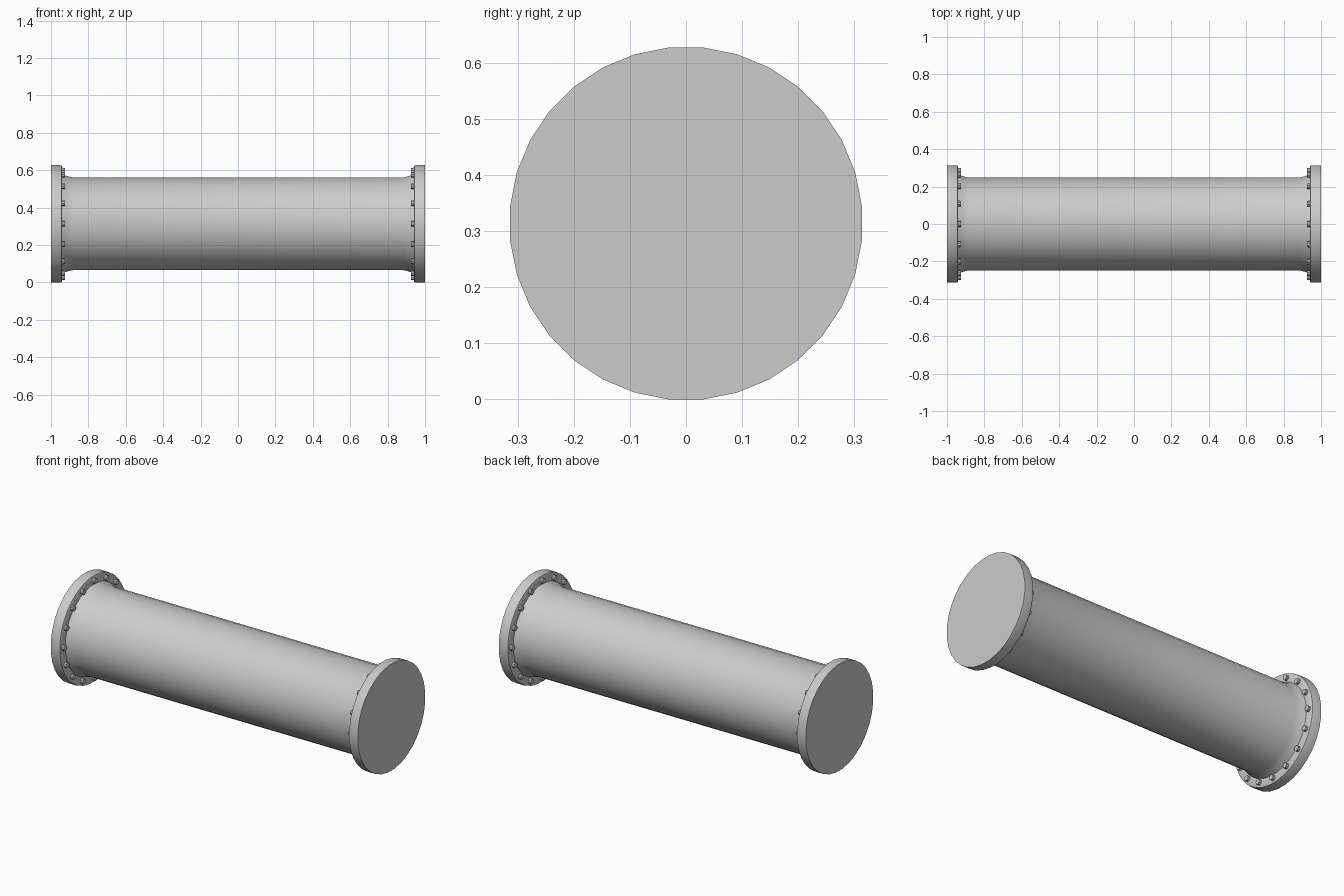
import bpy, bmesh, math
from mathutils import Matrix, Vector

if "Cube" in bpy.data.objects:
    bpy.data.objects.remove(bpy.data.objects["Cube"])

SIDES = 32
K = 1 / math.cos(math.pi / SIDES)   # flat-to-flat radius -> corner radius
CZ = 0.3135                         # height of the pipe axis


def finish(name, bm):
    bmesh.ops.recalc_face_normals(bm, faces=bm.faces)
    me = bpy.data.meshes.new(name)
    bm.to_mesh(me)
    bm.free()
    ob = bpy.data.objects.new(name, me)
    bpy.context.collection.objects.link(ob)
    bpy.ops.object.select_all(action='DESELECT')
    ob.select_set(True)
    bpy.context.view_layer.objects.active = ob
    bpy.ops.object.shade_smooth_by_angle(angle=math.radians(35))
    return ob


def lathe(name, profile):
    """Revolve (x, radius) points around the pipe axis and cap both ends."""
    bm = bmesh.new()
    rings = []
    for x, r in profile:
        ring = []
        for i in range(SIDES):
            a = 2 * math.pi * (i + 0.5) / SIDES
            ring.append(bm.verts.new((x, r * K * math.cos(a), CZ + r * K * math.sin(a))))
        rings.append(ring)
    for p, q in zip(rings, rings[1:]):
        for i in range(SIDES):
            j = (i + 1) % SIDES
            bm.faces.new((p[i], p[j], q[j], q[i]))
    bm.faces.new(rings[0])
    bm.faces.new(rings[-1])
    return finish(name, bm)


# Pipe body with flared collars and flanges in one continuous profile
half = [(-1, 0.3135), (-0.95, 0.3135), (-0.943, 0.3115), (-0.94, 0.305),
        (-0.94, 0.264), (-0.925, 0.259), (-0.91, 0.254), (-0.885, 0.248)]
lathe("flanged_pipe", half + [(-x, r) for x, r in reversed(half)])

# Ring of 16 bolt heads on the inner face of each flange
for side, label in ((-1, "left"), (1, "right")):
    bm = bmesh.new()
    for i in range(16):
        a = 2 * math.pi * i / 16
        pos = Vector((side * 0.935, 0.285 * math.cos(a), CZ + 0.285 * math.sin(a)))
        mat = Matrix.Translation(pos) @ Matrix.Rotation(-side * math.pi / 2, 4, 'Y')
        bmesh.ops.create_cone(bm, cap_ends=True, segments=10, radius1=0.016,
                              radius2=0.015, depth=0.02, matrix=mat)
    finish(label + "_flange_bolts", bm)
